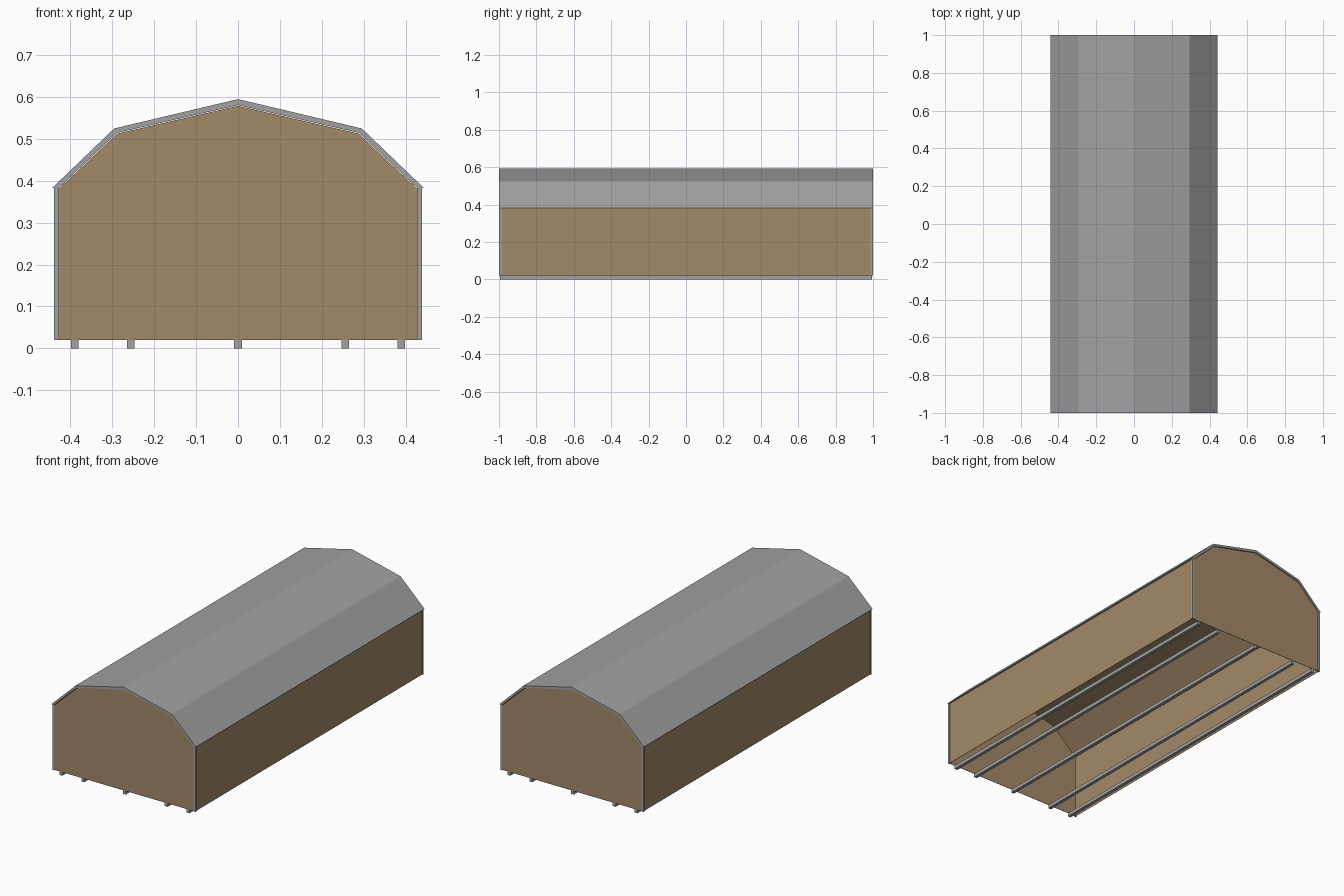
import bpy, bmesh

if "Cube" in bpy.data.objects:
    bpy.data.objects.remove(bpy.data.objects["Cube"])


def material(name, rgb):
    m = bpy.data.materials.new(name)
    m.diffuse_color = (*rgb, 1)
    m.use_nodes = True
    m.node_tree.nodes["Principled BSDF"].inputs["Base Color"].default_value = m.diffuse_color
    return m


BROWN = material("tan_siding", (0.37, 0.25, 0.14))
GREY = material("grey_trim", (0.36, 0.36, 0.36))


def prism(name, profile, axis, lo, hi, mat, skip=None):
    """Extrude a closed profile along y or z; skip drops one side face."""
    bm = bmesh.new()
    rings = []
    for t in (lo, hi):
        pts = [(a, t, b) if axis == "y" else (a, b, t) for a, b in profile]
        rings.append([bm.verts.new(p) for p in pts])
    n = len(profile)
    for ring in rings:
        bm.faces.new(ring)
    sides = []
    for i in range(n):
        j = (i + 1) % n
        sides.append(bm.faces.new((rings[0][i], rings[0][j], rings[1][j], rings[1][i])))
    bmesh.ops.recalc_face_normals(bm, faces=bm.faces)
    if skip is not None:
        bmesh.ops.delete(bm, geom=[sides[skip]], context="FACES_ONLY")
    mesh = bpy.data.meshes.new(name)
    bm.to_mesh(mesh)
    bm.free()
    mesh.materials.append(mat)
    obj = bpy.data.objects.new(name, mesh)
    bpy.context.collection.objects.link(obj)
    return obj


def mirrored(half):
    """Half profile from right eave to ridge, completed on the left."""
    return half + [(-x, z) for x, z in reversed(half) if x > 0]


# Siding shell, open underneath (last profile edge is the floor)
body_profile = mirrored([(0.434, 0.02), (0.434, 0.381), (0.426, 0.381),
                         (0.287, 0.512), (0, 0.578)])
body = prism("siding_shell", body_profile, "y", -0.995, 0.995, BROWN,
             skip=len(body_profile) - 1)
thick = body.modifiers.new("thickness", "SOLIDIFY")
thick.thickness = 0.003
thick.offset = -1

# Gambrel roof slab
outer = mirrored([(0.443, 0.382), (0.295, 0.524), (0, 0.594)])
inner = mirrored([(0.427, 0.382), (0.288, 0.5135), (0, 0.5795)])
prism("roof", outer + inner[::-1], "y", -1, 1, GREY)

# L-shaped corner trim
X, Y, W, T = 0.438, 0.999, 0.012, 0.0035
for sx, sx_name in ((-1, "left"), (1, "right")):
    for sy, sy_name in ((-1, "front"), (1, "back")):
        ell = [(X, Y), (X - W, Y), (X - W, Y - T), (X - T, Y - T),
               (X - T, Y - W), (X, Y - W)]
        prism(f"corner_trim_{sy_name}_{sx_name}",
              [(sx * x, sy * y) for x, y in ell], "z", 0.02, 0.382, GREY)

# Skids under the building
for i, x in enumerate((-0.389, -0.255, 0, 0.255, 0.389)):
    w = 0.009
    prism(f"skid_{i + 1}", [(x - w, 0), (x + w, 0), (x + w, 0.02), (x - w, 0.02)],
          "y", -0.994, 0.994, GREY)
